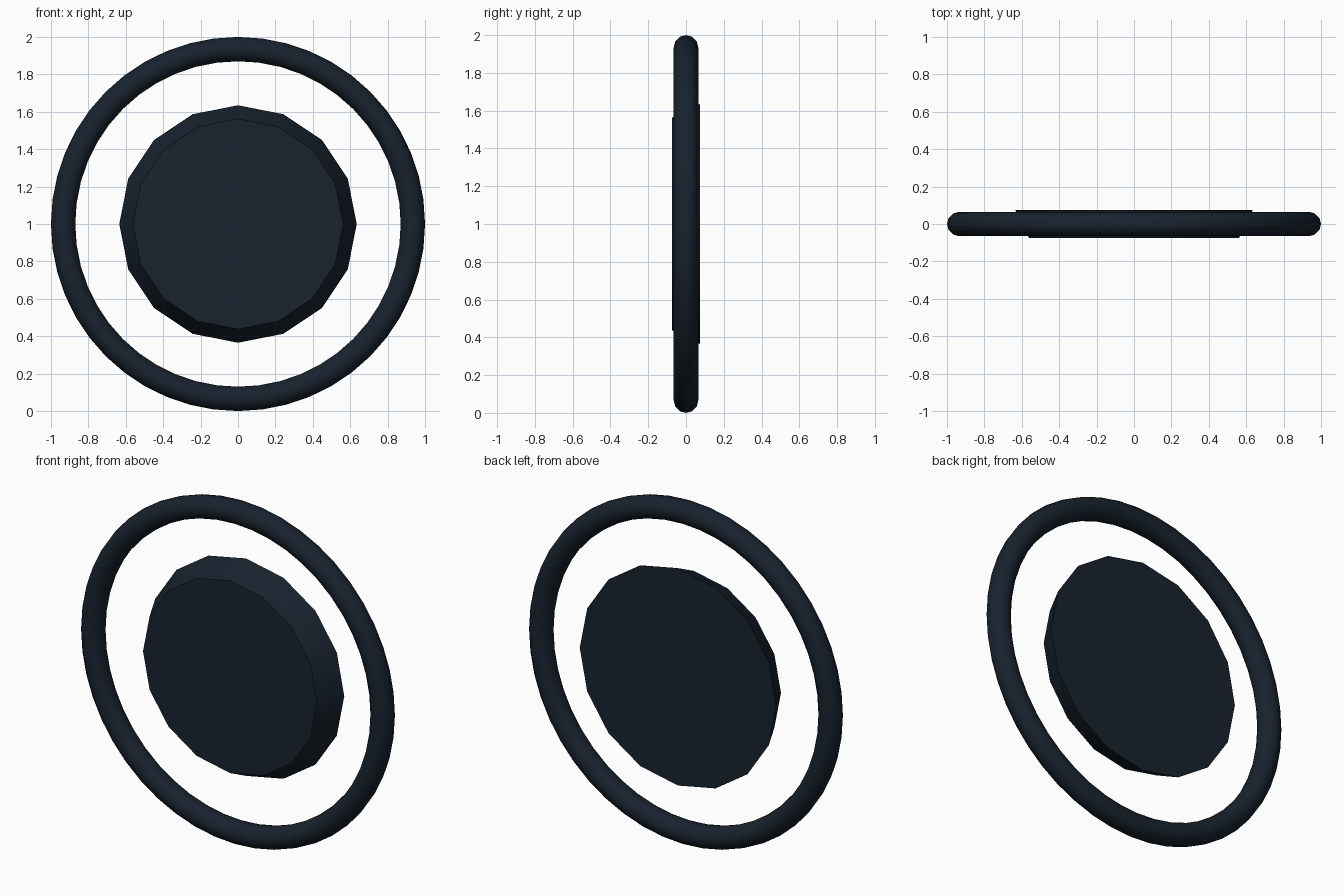
import bpy
from math import radians

if "Cube" in bpy.data.objects:
    bpy.data.objects.remove(bpy.data.objects["Cube"])

navy = bpy.data.materials.new("dark_navy")
navy.diffuse_color = (0.009, 0.016, 0.027, 1)
navy.use_nodes = True
navy.node_tree.nodes["Principled BSDF"].inputs["Base Color"].default_value = navy.diffuse_color


def finish(name):
    ob = bpy.context.object
    ob.name = name
    ob.data.materials.append(navy)
    bpy.ops.object.transform_apply(location=False, rotation=True, scale=True)
    bpy.ops.object.shade_smooth_by_angle(angle=radians(35))


# Outer ring standing upright, facing the front
bpy.ops.mesh.primitive_torus_add(
    major_segments=48, minor_segments=12, major_radius=0.935, minor_radius=0.065,
    location=(0, 0, 1), rotation=(radians(90), 0, 0))
finish("outer_ring")

# Floating 16-sided disc, tapering towards the front
bpy.ops.mesh.primitive_cone_add(
    vertices=16, radius1=0.635, radius2=0.562, depth=0.148,
    location=(0, 0, 1), rotation=(radians(90), 0, 0))
finish("centre_disc")
